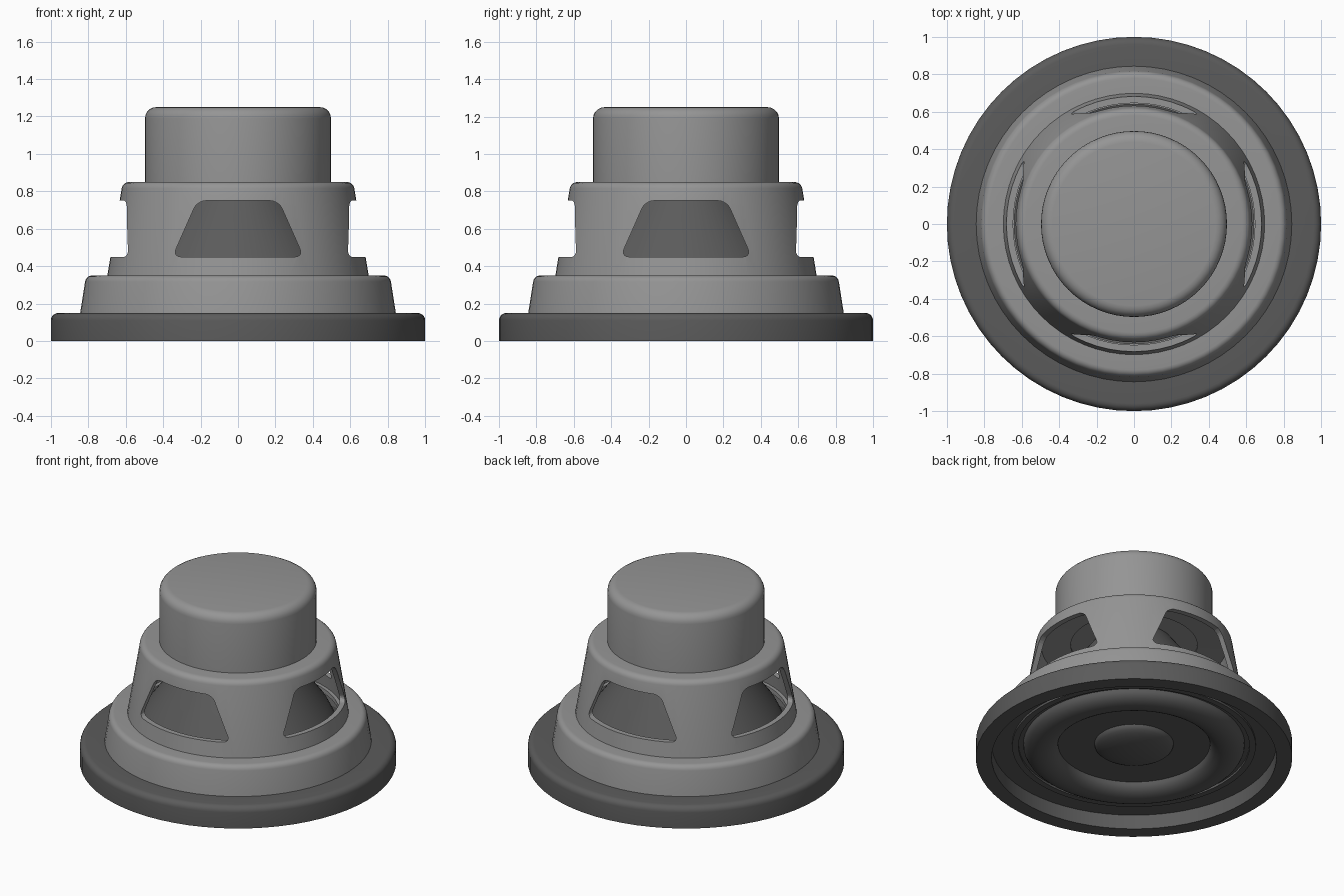
import bpy, bmesh, math
from mathutils import Matrix, Vector

SEGMENTS = 64

cube = bpy.data.objects.get("Cube")
if cube:
    bpy.data.objects.remove(cube, do_unlink=True)


def material(name, value):
    mat = bpy.data.materials.new(name)
    mat.use_nodes = True
    colour = (value, value, value, 1)
    mat.diffuse_color = colour
    mat.node_tree.nodes["Principled BSDF"].inputs["Base Color"].default_value = colour
    return mat


metal = material("mid grey metal", 0.30)
rubber = material("dark grey rubber", 0.105)


def add_object(name, bm, mat):
    bmesh.ops.recalc_face_normals(bm, faces=bm.faces)
    mesh = bpy.data.meshes.new(name)
    bm.to_mesh(mesh)
    bm.free()
    obj = bpy.data.objects.new(name, mesh)
    bpy.context.collection.objects.link(obj)
    if mat:
        mesh.materials.append(mat)
    return obj


def smooth(obj, degrees=35):
    bpy.ops.object.select_all(action="DESELECT")
    obj.select_set(True)
    bpy.context.view_layer.objects.active = obj
    bpy.ops.object.shade_smooth_by_angle(angle=math.radians(degrees))


def arc(cx, cz, rx, rz, start, end, steps=5):
    """Points along part of an ellipse, angles in degrees."""
    angles = [math.radians(start + (end - start) * i / steps) for i in range(steps + 1)]
    return [(cx + rx * math.cos(a), cz + rz * math.sin(a)) for a in angles]


def lathe(name, profile, mat, closed=False):
    """Spin a radius/height profile about the vertical axis."""
    bm = bmesh.new()
    verts = [bm.verts.new((r, 0, z)) for r, z in profile]
    pairs = list(zip(verts, verts[1:]))
    if closed:
        pairs.append((verts[-1], verts[0]))
    edges = [bm.edges.new(p) for p in pairs]
    bmesh.ops.spin(bm, geom=verts + edges, cent=(0, 0, 0), axis=(0, 0, 1),
                   angle=math.tau, steps=SEGMENTS, use_duplicate=False)
    bmesh.ops.remove_doubles(bm, verts=bm.verts, dist=0.0001)
    obj = add_object(name, bm, mat)
    smooth(obj)
    return obj


def window_cutter(name, angle):
    """Rounded trapezoid prism running right through the basket."""
    bm = bmesh.new()
    outline = [(-0.35, 0.45), (0.35, 0.45), (0.217, 0.75), (-0.217, 0.75)]
    face = bm.faces.new([bm.verts.new((x, -1.2, z)) for x, z in outline])
    grown = bmesh.ops.extrude_face_region(bm, geom=[face])
    moved = [g for g in grown["geom"] if isinstance(g, bmesh.types.BMVert)]
    bmesh.ops.translate(bm, verts=moved, vec=(0, 2.4, 0))
    long_edges = [e for e in bm.edges if e.calc_length() > 2]
    bmesh.ops.bevel(bm, geom=long_edges, offset=0.045, segments=5,
                    profile=0.5, affect="EDGES")
    bm.transform(Matrix.Rotation(angle, 4, "Z"))
    obj = add_object(name, bm, None)
    obj.hide_render = True
    obj.hide_set(True)
    return obj


# Outer mounting ring with a rounded top edge and a recessed front
lathe("mounting_ring",
      [(0.90, 0.10), (0.90, 0), (1, 0)] + arc(0.96, 0.11, 0.04, 0.04, 0, 90)
      + [(0.80, 0.15), (0.80, 0.10)], rubber, closed=True)

# Lower step of the frame
lathe("lower_frame",
      [(0.845, 0.14)] + arc(0.78, 0.31, 0.038, 0.04, 10, 90)
      + [(0.64, 0.35), (0.64, 0.32), (0.76, 0.32), (0.80, 0.14)], metal, closed=True)

# Tapered basket, with four windows cut through its wall
basket = lathe("basket",
               [(0.70, 0.34)] + arc(0.58, 0.81, 0.042, 0.04, 8, 90)
               + [(0.40, 0.85), (0.40, 0.82), (0.585, 0.81), (0.665, 0.34)],
               metal, closed=True)
for label, angle in (("front_back", 0), ("side", math.pi / 2)):
    cut = basket.modifiers.new(label + "_windows", "BOOLEAN")
    cut.operation = "DIFFERENCE"
    cut.solver = "EXACT"
    cut.object = window_cutter(label + "_window_cutter", angle)
bpy.context.view_layer.update()
baked = bpy.data.meshes.new_from_object(
    basket.evaluated_get(bpy.context.evaluated_depsgraph_get()))
basket.modifiers.clear()
basket.data = baked
smooth(basket)

# Magnet housing
lathe("magnet",
      [(0, 0.83), (0.497, 0.83)] + arc(0.437, 1.19, 0.06, 0.06, 0, 90)
      + [(0, 1.25)], metal)

# Cone seen behind the windows
lathe("cone_back", [(0.62, 0.30), (0.57, 0.40), (0.24, 0.84)], rubber)

# Front gasket with a small raised lip
lathe("gasket",
      [(0.91, 0.10), (0.77, 0.10), (0.77, 0.085), (0.73, 0.085),
       (0.73, 0.10), (0.69, 0.10)], rubber)

# Half-round surround between gasket and diaphragm
lathe("surround", arc(0.59, 0.10, 0.11, 0.075, 0, -180, 12), rubber)

# Flat diaphragm and domed dust cap
lathe("diaphragm", [(0.49, 0.10), (0.24, 0.10)], rubber)
lathe("dust_cap", arc(0, 0.10, 0.25, 0.07, 0, -90, 8), rubber)
